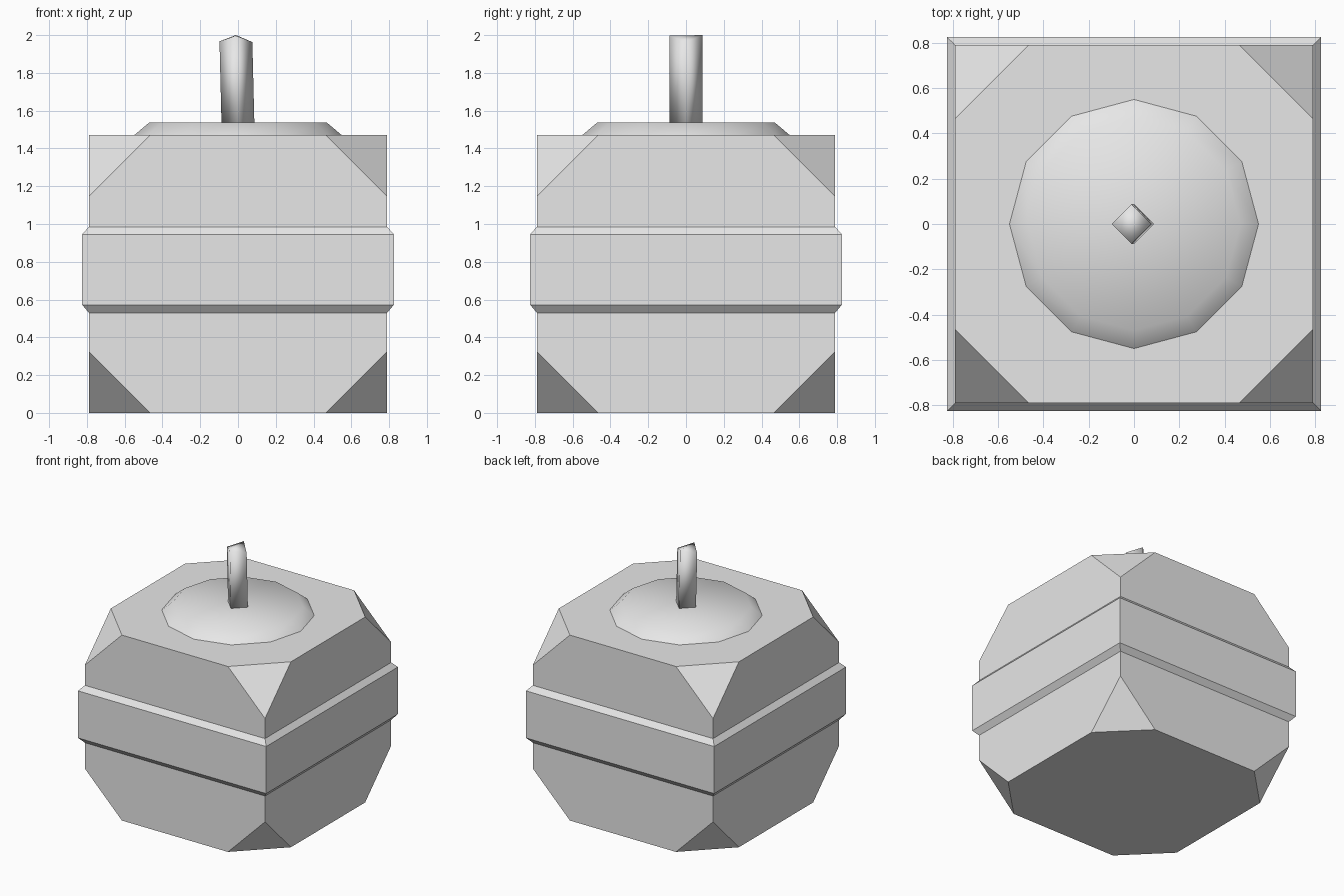
import bpy, bmesh, math
from mathutils import Vector
from itertools import product

cube = bpy.data.objects.get("Cube")
if cube:
    bpy.data.objects.remove(cube, do_unlink=True)

# One plain grey for everything
grey = bpy.data.materials.new("plain grey")
grey.use_nodes = True
colour = (0.8, 0.8, 0.8, 1)
grey.diffuse_color = colour
grey.node_tree.nodes["Principled BSDF"].inputs["Base Color"].default_value = colour


def finish(name, bm, smooth=False):
    bmesh.ops.recalc_face_normals(bm, faces=bm.faces)
    mesh = bpy.data.meshes.new(name)
    bm.to_mesh(mesh)
    bm.free()
    mesh.materials.append(grey)
    for face in mesh.polygons:
        face.use_smooth = smooth
    obj = bpy.data.objects.new(name, mesh)
    bpy.context.collection.objects.link(obj)
    return obj


def loft(rings, cap_bottom=True):
    """Join equal-length rings of points, bottom to top."""
    bm = bmesh.new()
    loops = [[bm.verts.new(p) for p in ring] for ring in rings]
    for low, high in zip(loops, loops[1:]):
        for i in range(len(low)):
            j = (i + 1) % len(low)
            bm.faces.new((low[i], low[j], high[j], high[i]))
    if cap_bottom:
        bm.faces.new(loops[0][::-1])
    return bm, loops[-1]


def ring(radius, z, sides, turn=0.0):
    return [(radius * math.cos(turn + math.tau * i / sides),
             radius * math.sin(turn + math.tau * i / sides), z)
            for i in range(sides)]


# Body: a block with its eight corners sliced off
HALF, TOP, CUT = 0.79, 1.47, 0.325
bm = bmesh.new()
bmesh.ops.create_cube(bm, size=1)
for v in bm.verts:
    v.co = (v.co.x * 2 * HALF, v.co.y * 2 * HALF, (v.co.z + 0.5) * TOP)
for sx, sy, sz in product((-1, 1), repeat=3):
    corner = Vector((sx * HALF, sy * HALF, TOP if sz > 0 else 0))
    point = corner - Vector((sx * CUT, 0, 0))
    cut = bmesh.ops.bisect_plane(bm, geom=bm.verts[:] + bm.edges[:] + bm.faces[:],
                                 plane_co=point, plane_no=(sx, sy, sz), clear_outer=True)
    edges = [e for e in cut["geom_cut"] if isinstance(e, bmesh.types.BMEdge)]
    bmesh.ops.edgeloop_fill(bm, edges=edges)
finish("body", bm)

# Band: bevelled square belt around the middle
profile = [(HALF, 0.53), (0.825, 0.572), (0.825, 0.945), (HALF, 0.985)]
bm, last = loft([ring(h * math.sqrt(2), z, 4, math.pi / 4) for h, z in profile], False)
finish("band", bm)

# Lid: shallow twelve-sided dome, smooth all over
bm, last = loft([ring(0.55, TOP, 12), ring(0.47, 1.537, 12)], False)
bm.faces.new(last)
finish("lid", bm, True)

# Stem: slightly leaning diamond post with a ridged tip
lean = -0.011
tip = [(0.087 + lean, 0, 1.963), (lean, 0.088, 2.0),
       (-0.087 + lean, 0, 1.967), (lean, -0.088, 1.997)]
bm, last = loft([ring(0.087, 1.52, 4), tip])
right, back, left, front = last
bm.faces.new((right, back, front))
bm.faces.new((left, front, back))
finish("stem", bm, True)
